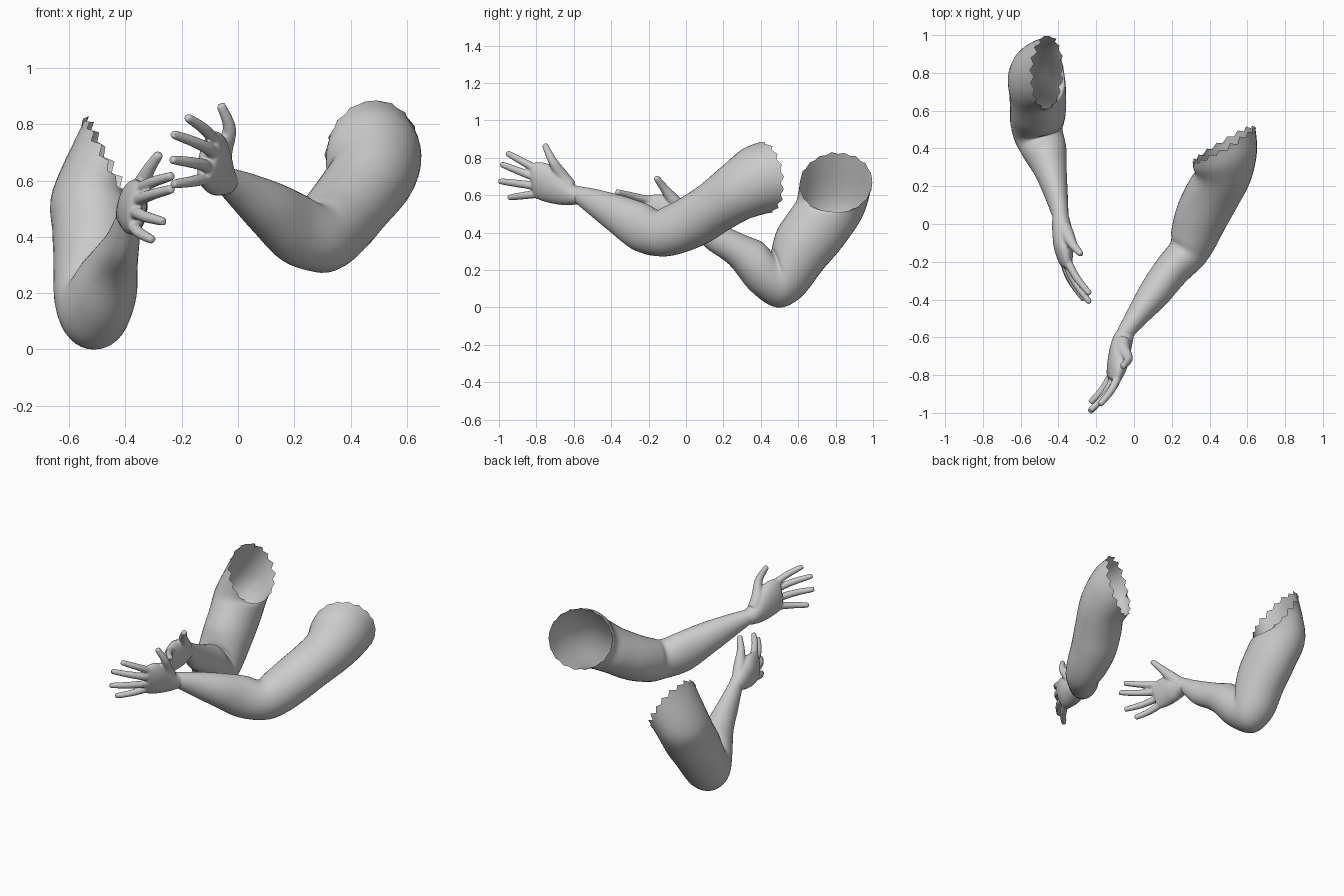
import bpy, bmesh, math, random
from mathutils import Vector as V

SEG = 36
random.seed(4)


def catmull(a, b, c, d, t):
    return 0.5 * (2 * b + (c - a) * t + (2 * a - 5 * b + 4 * c - d) * t * t
                  + (3 * b - a - 3 * c + d) * t ** 3)


def loft(bm, stations, seg=SEG, sub=5, cap=False, teeth=0.0):
    """Smooth tube; a station is one limb edge point, the opposite point,
    the half-width and optionally the direction the ring faces."""
    P = [V(s[0]) for s in stations]
    Q = [V(s[1]) for s in stations]
    C = [(p + q) / 2 for p, q in zip(P, Q)]
    n = len(C)
    W = []
    for i, s in enumerate(stations):
        t = V(s[3]) if len(s) > 3 else C[min(i + 1, n - 1)] - C[max(i - 1, 0)]
        W.append(t.cross(P[i] - Q[i]).normalized() * s[2])
    H = [(p - q) / 2 for p, q in zip(P, Q)]
    rings = []
    for i in range(n - 1):
        k = [max(i - 1, 0), i, i + 1, min(i + 2, n - 1)]
        for s in range(sub + (i == n - 2)):
            c, h, w = (catmull(*[L[j] for j in k], s / sub) for L in (C, H, W))
            rings.append([c + h * math.cos(a) + w * math.sin(a)
                          for a in (2 * math.pi * j / seg for j in range(seg))])
    # torn edge: points of the last ring go out and in by turns
    if teeth:
        d = V(stations[-1][3]).normalized() * teeth
        rings[-1] = [p + d * (1 if j % 2 else -1) * random.uniform(0.5, 1.2)
                     for j, p in enumerate(rings[-1])]
    vs = [[bm.verts.new(p) for p in r] for r in rings]
    for a, b in zip(vs, vs[1:]):
        for j in range(seg):
            m = (j + 1) % seg
            bm.faces.new((a[j], a[m], b[m], b[j]))
    if cap:
        bm.faces.new(vs[0][::-1])
        bm.faces.new(vs[-1])


def digit(bm, points, radii):
    """Finger or thumb: round tube along a few joints with a blunt tip."""
    pts = [V(p) for p in points]
    d = (pts[-1] - pts[-2]).normalized()
    pts[-1] = pts[-1] - d * 0.006
    pts.append(pts[-1] + d * 0.009)
    radii = list(radii) + [radii[-1] * 0.55]
    axis = (pts[-1] - pts[0]).normalized()
    up = V((0, 0, 1)) - axis * axis.z
    up.normalize()
    loft(bm, [(p + up * r, p - up * r, r) for p, r in zip(pts, radii)],
         seg=14, sub=4, cap=True)


def finish(bm, name):
    bmesh.ops.recalc_face_normals(bm, faces=bm.faces[:])
    me = bpy.data.meshes.new(name)
    bm.to_mesh(me)
    bm.free()
    ob = bpy.data.objects.new(name, me)
    bpy.context.collection.objects.link(ob)
    me.shade_smooth()
    return ob


def arm(name, stations):
    bm = bmesh.new()
    loft(bm, stations, teeth=0.013)
    finish(bm, name)


def hand(name, palm, wrist, fingers, thumb, back):
    bm = bmesh.new()
    loft(bm, palm, seg=28, sub=4, cap=True)
    for base, tip in fingers:
        b, t = V(base), V(tip)
        root = b + (V(wrist) - b) * 0.2
        mid = b.lerp(t, 0.5) + V((back * 0.010, 0, 0))
        digit(bm, [root, b, mid, t], [0.021, 0.022, 0.020, 0.016])
    digit(bm, thumb, [0.040, 0.036, 0.024, 0.017])
    ob = finish(bm, name)
    # fuse palm and digits into one skin
    rm = ob.modifiers.new("fuse", 'REMESH')
    rm.mode = 'VOXEL'
    rm.voxel_size = 0.006
    rm.use_smooth_shade = True
    sm = ob.modifiers.new("soften", 'SMOOTH')
    sm.factor = 0.5
    sm.iterations = 5


# bent arm on the -x side, wrist to torn shoulder
arm("right_arm", [
    ((-.387, .06, .512), (-.387, .005, .44), .041),
    ((-.41, .20, .44), (-.41, .10, .325), .06),
    ((-.44, .32, .385), (-.44, .23, .23), .085),
    ((-.465, .405, .35), (-.475, .35, .085), .115),
    ((-.50, .455, .30), (-.51, .485, .0), .13),
    ((-.51, .465, .345), (-.515, .61, .05), .142),
    ((-.505, .49, .42), (-.51, .73, .20), .148),
    ((-.505, .55, .51), (-.515, .84, .33), .15),
    ((-.50, .59, .57), (-.525, .95, .50), .15),
    ((-.455, .61, .64), (-.465, .995, .69), .18, (.89, 0, .45))])

# reaching arm on the +x side
arm("left_arm", [
    ((-.05, -.575, .648), (-.05, -.585, .557), .044),
    ((.025, -.47, .63), (.005, -.51, .495), .06),
    ((.125, -.335, .595), (.09, -.40, .405), .085),
    ((.21, -.215, .555), (.185, -.28, .31), .095),
    ((.265, -.15, .52), (.295, -.165, .275), .105),
    ((.285, -.10, .54), (.345, -.05, .285), .125),
    ((.325, -.02, .585), (.39, .10, .34), .14),
    ((.39, .09, .66), (.44, .215, .41), .145),
    ((.45, .19, .75), (.49, .315, .465), .15, (.08, .8, .5)),
    ((.475, .30, .845), (.49, .385, .49), .175, (-.25, .95, .1)),
    ((.485, .40, .885), (.47, .44, .505), .19, (-.5, .86, 0))])

# hands: palm, four fingers (index to little), thumb
hand("right_hand", [
    ((-.393, .085, .495), (-.393, .04, .435), .033),
    ((-.387, .05, .522), (-.387, -.01, .428), .047),
    ((-.375, -.06, .58), (-.38, -.06, .412), .054),
    ((-.365, -.13, .605), (-.38, -.13, .407), .050),
    ((-.35, -.215, .597), (-.372, -.195, .413), .034),
    ((-.342, -.235, .58), (-.37, -.21, .43), .018)],
    (-.387, .03, .48),
    [((-.345, -.21, .575), (-.235, -.37, .617)),
     ((-.345, -.24, .535), (-.235, -.415, .57)),
     ((-.36, -.23, .485), (-.265, -.40, .455)),
     ((-.37, -.20, .435), (-.305, -.35, .39))],
    [(-.37, -.02, .52), (-.35, -.06, .565), (-.32, -.115, .635), (-.28, -.16, .695)], -1)

hand("left_hand", [
    ((-.025, -.54, .638), (-.025, -.54, .562), .033),
    ((-.052, -.595, .656), (-.052, -.595, .549), .051),
    ((-.06, -.665, .725), (-.085, -.665, .548), .056),
    ((-.068, -.745, .77), (-.108, -.745, .563), .052),
    ((-.085, -.82, .773), (-.125, -.80, .583), .036),
    ((-.09, -.835, .755), (-.125, -.815, .60), .018)],
    (-.055, -.59, .60),
    [((-.09, -.82, .75), (-.18, -.955, .825)),
     ((-.10, -.845, .71), (-.23, -.985, .765)),
     ((-.12, -.845, .655), (-.235, -.995, .675)),
     ((-.125, -.81, .605), (-.23, -.945, .588))],
    [(-.06, -.625, .65), (-.055, -.665, .705), (-.03, -.715, .785), (-.06, -.755, .868)], 1)
